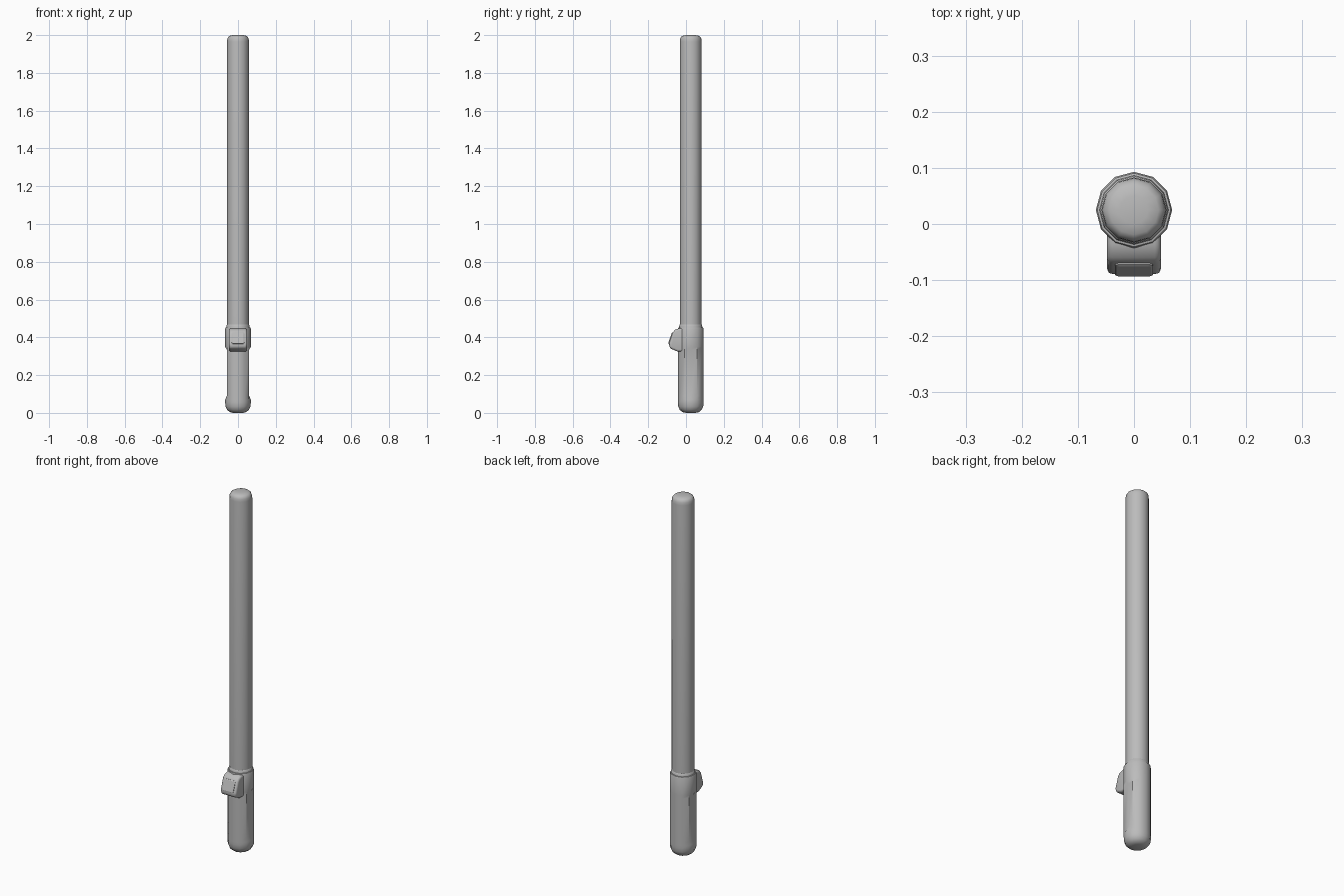
import bpy, bmesh, math
from mathutils import Matrix

cube = bpy.data.objects.get("Cube")
if cube:
    bpy.data.objects.remove(cube, do_unlink=True)

grey = bpy.data.materials.new("plain grey")
grey.use_nodes = True
grey.diffuse_color = (0.5, 0.5, 0.5, 1)
grey.node_tree.nodes["Principled BSDF"].inputs["Base Color"].default_value = grey.diffuse_color

AXIS_Y = 0.025
SIDES = 12


def finish(bm, name, angle=40):
    bmesh.ops.recalc_face_normals(bm, faces=bm.faces)
    mesh = bpy.data.meshes.new(name)
    bm.to_mesh(mesh)
    bm.free()
    mesh.materials.append(grey)
    obj = bpy.data.objects.new(name, mesh)
    bpy.context.collection.objects.link(obj)
    bpy.ops.object.select_all(action='DESELECT')
    obj.select_set(True)
    bpy.context.view_layer.objects.active = obj
    bpy.ops.object.shade_smooth_by_angle(angle=math.radians(angle))
    return obj


def lathe(name, profile, limit=1.0, flat_range=(0, 0)):
    """Stack of rings; x is held within limit over the flat height range."""
    bm = bmesh.new()
    rings = []
    for r, z in profile:
        ring = []
        for i in range(SIDES):
            a = math.tau * i / SIDES
            x = r * math.cos(a)
            if flat_range[0] <= z <= flat_range[1]:
                x = max(-limit, min(limit, x))
            ring.append(bm.verts.new((x, AXIS_Y + r * math.sin(a), z)))
        rings.append(ring)
    for low, high in zip(rings, rings[1:]):
        for i in range(SIDES):
            j = (i + 1) % SIDES
            bm.faces.new((low[i], low[j], high[j], high[i]))
    bm.faces.new(rings[0])
    bm.faces.new(rings[-1])
    return finish(bm, name)


def bevel_corners(bm, width, segments):
    edges = [e for e in bm.edges if e.calc_face_angle(0) > 0.6]
    bmesh.ops.bevel(bm, geom=edges, offset=width, segments=segments,
                    profile=0.5, affect='EDGES', clamp_overlap=True)


# Handle with rounded base, flat side grips and stepped collar
lathe("handle",
      [(0.025, 0), (0.043, 0.004), (0.058, 0.016), (0.066, 0.034), (0.068, 0.055),
       (0.068, 0.07), (0.068, 0.09), (0.068, 0.335), (0.068, 0.35), (0.068, 0.446),
       (0.0655, 0.452), (0.0615, 0.453), (0.060, 0.466), (0.056, 0.47)],
      limit=0.0592, flat_range=(0.08, 0.34))

# Long shaft with a softly domed tip
lathe("shaft",
      [(0.058, 0.44), (0.058, 1.965), (0.0565, 1.98), (0.052, 1.99),
       (0.044, 1.996), (0.025, 2.0)])

# Switch housing: side profile extruded across the front of the handle
side = [(0.01, 0.448), (-0.036, 0.448), (-0.060, 0.439), (-0.070, 0.425),
        (-0.091, 0.363), (-0.085, 0.342), (-0.045, 0.325), (0.01, 0.325)]
bm = bmesh.new()
face = bm.faces.new([bm.verts.new((-0.048, y, z)) for y, z in side])
ext = bmesh.ops.extrude_face_region(bm, geom=[face])
for v in ext["geom"]:
    if isinstance(v, bmesh.types.BMVert):
        v.co.x = 0.048
bmesh.ops.recalc_face_normals(bm, faces=bm.faces)
bevel_corners(bm, 0.011, 3)
finish(bm, "switch_housing")

# Tilted push button with an inset raised pad
bm = bmesh.new()
bmesh.ops.create_cube(bm, size=1, matrix=Matrix.Diagonal((0.068, 0.016, 0.064, 1)))
upright = [e for e in bm.edges if abs(e.verts[0].co.y - e.verts[1].co.y) > 0.001]
bmesh.ops.bevel(bm, geom=upright, offset=0.008, segments=2, profile=0.5, affect='EDGES')
front = min(bm.faces, key=lambda f: f.calc_center_median().y)
bmesh.ops.inset_region(bm, faces=[front], thickness=0.004, depth=0.002)
tilt = Matrix.Translation((0, -0.075, 0.394)) @ Matrix.Rotation(-0.33, 4, 'X')
bmesh.ops.transform(bm, matrix=tilt, verts=bm.verts)
finish(bm, "push_button", 25)
